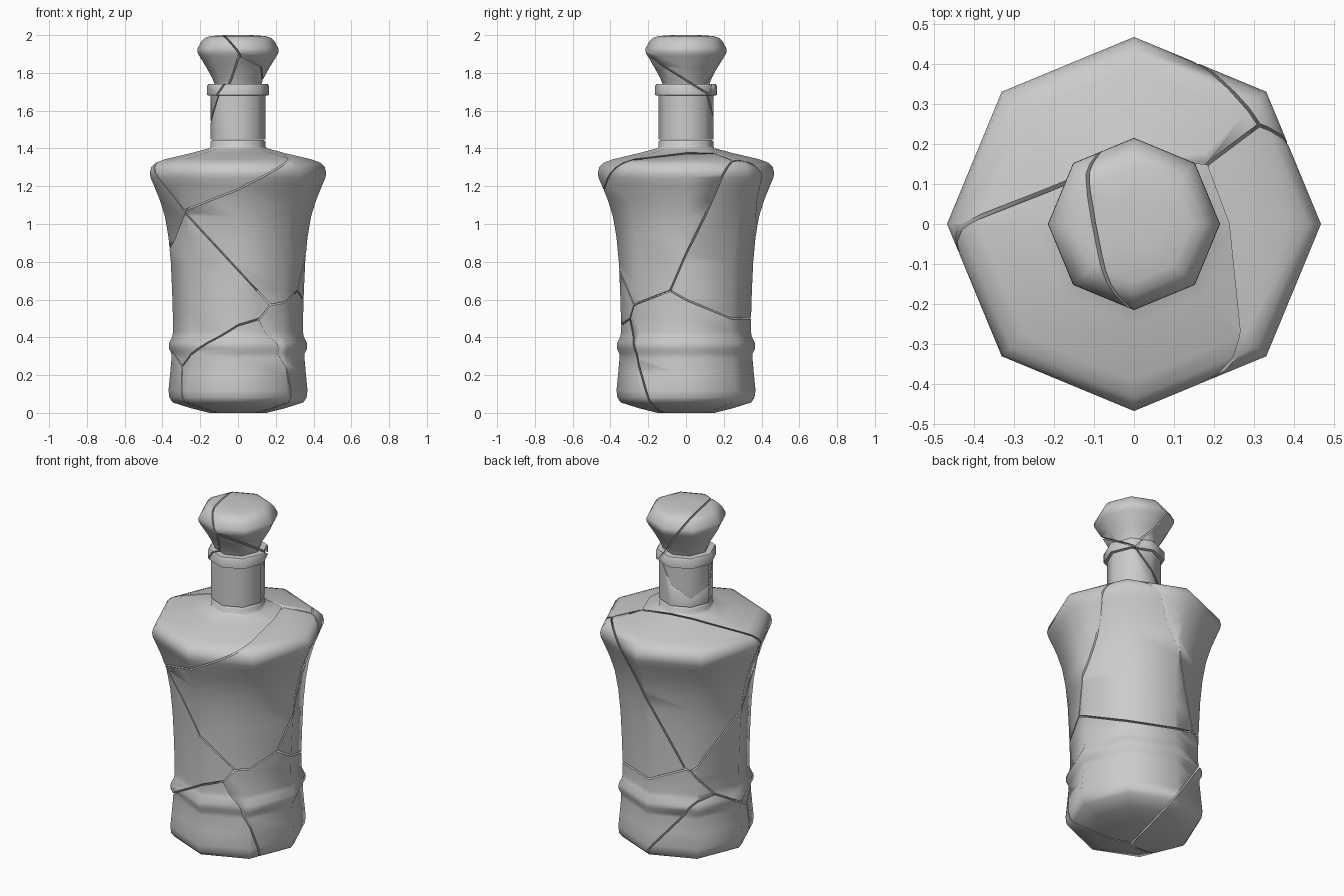
import bpy, bmesh, math
from mathutils import Vector

if "Cube" in bpy.data.objects:
    bpy.data.objects.remove(bpy.data.objects["Cube"])

SIDES = 8
GAP = 0.004          # half width of a crack
SMOOTH = math.radians(50)


def lathe(profile):
    """Closed eight-sided solid turned from (radius, z) pairs."""
    bm = bmesh.new()
    rings = []
    for r, z in profile:
        rings.append([bm.verts.new((r * math.cos(i * math.tau / SIDES),
                                    r * math.sin(i * math.tau / SIDES), z))
                      for i in range(SIDES)])
    for a, b in zip(rings, rings[1:]):
        for i in range(SIDES):
            j = (i + 1) % SIDES
            bm.faces.new((a[i], a[j], b[j], b[i]))
    bm.faces.new(rings[0][::-1])
    bm.faces.new(rings[-1])
    bmesh.ops.recalc_face_normals(bm, faces=bm.faces[:])
    return bm


def shatter(solid, shards):
    """Split a solid into one capped shard around each named seed point."""
    for name, seed in shards.items():
        bm = solid.copy()
        p = Vector(seed)
        for other in shards.values():
            if other == seed:
                continue
            q = Vector(other)
            n = (q - p).normalized()
            bmesh.ops.bisect_plane(bm, geom=bm.verts[:] + bm.edges[:] + bm.faces[:],
                                   dist=1e-6, plane_co=(p + q) / 2 - n * GAP,
                                   plane_no=n, clear_outer=True)
            rim = [e for e in bm.edges if e.is_boundary]
            if rim:
                bmesh.ops.holes_fill(bm, edges=rim, sides=0)
        bmesh.ops.recalc_face_normals(bm, faces=bm.faces[:])
        for f in bm.faces:
            f.smooth = True
        for e in bm.edges:
            e.smooth = len(e.link_faces) == 2 and e.calc_face_angle(0) < SMOOTH
        mesh = bpy.data.meshes.new(name)
        bm.to_mesh(mesh)
        bm.free()
        bpy.context.collection.objects.link(bpy.data.objects.new(name, mesh))
    solid.free()


# Bottle body: chamfered foot, raised band, flaring waist, shoulder, short collar
body = lathe([
    (0.15, 0.0), (0.25, 0.025), (0.345, 0.055), (0.363, 0.08), (0.368, 0.12),
    (0.36, 0.20), (0.352, 0.29), (0.353, 0.315), (0.366, 0.34), (0.366, 0.37),
    (0.348, 0.405), (0.344, 0.43), (0.345, 0.52), (0.349, 0.65), (0.356, 0.80),
    (0.368, 0.93), (0.387, 1.04), (0.415, 1.13), (0.448, 1.21), (0.463, 1.245),
    (0.467, 1.27), (0.46, 1.30), (0.435, 1.325), (0.39, 1.342), (0.25, 1.375),
    (0.155, 1.40), (0.145, 1.41), (0.145, 1.435), (0.135, 1.446)])
shatter(body, {
    "shoulder_front_shard": (-0.07, -0.26, 1.40),
    "body_front_right_shard": (0.10, -0.20, 1.05),
    "body_left_shard": (-0.30, -0.20, 0.68),
    "base_front_shard": (-0.02, -0.44, 0.08),
    "base_right_shard": (0.12, 0.10, 0.26),
    "body_back_right_shard": (0.23, 0.36, 0.78),
    "body_back_left_shard": (-0.13, 0.09, 1.01),
    "base_back_left_shard": (-0.28, 0.20, -0.02)})

# Neck, collar ring and faceted stopper
neck = lathe([
    (0.146, 1.448), (0.146, 1.68), (0.163, 1.682), (0.164, 1.732),
    (0.158, 1.74), (0.125, 1.742), (0.135, 1.77), (0.165, 1.825), (0.205, 1.89),
    (0.215, 1.91), (0.214, 1.93), (0.195, 1.965), (0.175, 1.985), (0.145, 1.995),
    (0.07, 2.0)])
shatter(neck, {
    "stopper_left_shard": (-0.17, 0.05, 1.80),
    "stopper_right_shard": (0.09, 0.10, 1.98),
    "neck_shard": (0.07, -0.15, 1.58)})
